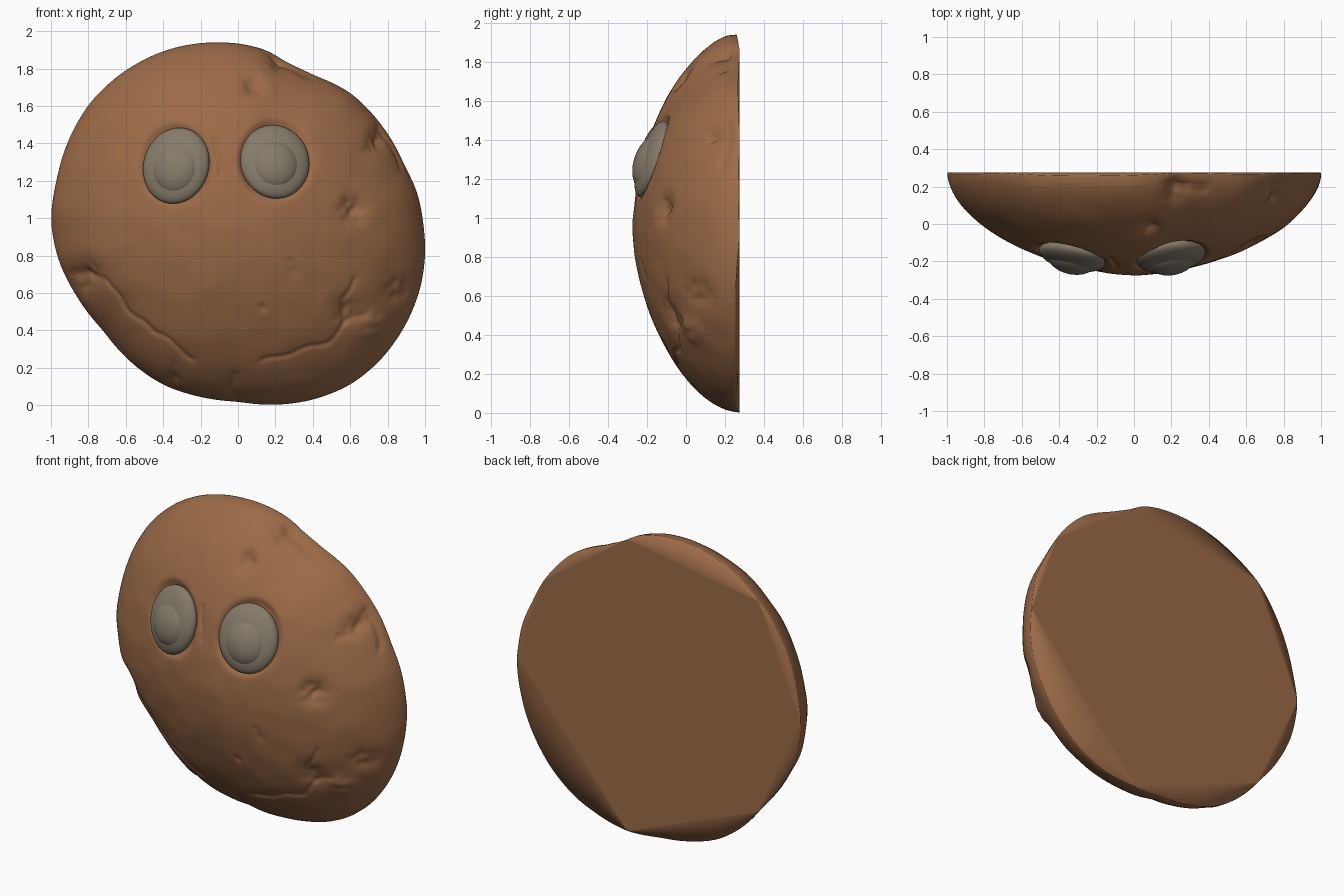
import bpy, bmesh, math
from mathutils import Vector, Matrix, noise

if "Cube" in bpy.data.objects:
    bpy.data.objects.remove(bpy.data.objects["Cube"])

CZ, BACK, DEPTH = 0.97, 0.275, 0.55
RINGS, SEGS = 110, 300

def material(name, col):
    m = bpy.data.materials.new(name)
    m.diffuse_color = (*col, 1)
    m.use_nodes = True
    m.node_tree.nodes["Principled BSDF"].inputs["Base Color"].default_value = m.diffuse_color
    return m

BROWN = material("baked brown", (0.33, 0.146, 0.063))
GREY = material("stone grey", (0.235, 0.197, 0.145))

# Uneven round outline, seen from the front (x, z)
OUTLINE = [(0.99, 0.97), (0.96, 1.13), (0.89, 1.28), (0.75, 1.52), (0.6, 1.67), (0.4, 1.765),
           (0.26, 1.83), (0.16, 1.895), (0.03, 1.93), (-0.1, 1.94), (-0.25, 1.93), (-0.42, 1.885),
           (-0.6, 1.79), (-0.78, 1.63), (-0.9, 1.43), (-0.97, 1.2), (-1.0, 0.99), (-0.96, 0.78),
           (-0.86, 0.58), (-0.72, 0.4), (-0.56, 0.22), (-0.4, 0.11), (-0.2, 0.045), (0.0, 0.02),
           (0.2, 0.003), (0.4, 0.03), (0.6, 0.11), (0.76, 0.24), (0.89, 0.42), (0.97, 0.61), (1.0, 0.8)]
POLAR = sorted((math.atan2(z - CZ, x) % math.tau, math.hypot(x, z - CZ)) for x, z in OUTLINE)
POLAR = [(POLAR[-1][0] - math.tau, POLAR[-1][1])] + POLAR + [(POLAR[0][0] + math.tau, POLAR[0][1])]

def raw_radius(a):
    a %= math.tau
    for (a0, r0), (a1, r1) in zip(POLAR, POLAR[1:]):
        if a0 <= a <= a1:
            return r0 + (r1 - r0) * (a - a0) / (a1 - a0)
    return 1.0

def radius(a):
    return sum(raw_radius(a + k * 0.025) for k in range(-2, 3)) / 5

def dome_y(rho):
    return BACK - DEPTH * max(0.0, 1 - rho ** 1.7) ** 0.55

# Corners of the coarse flat polygon on the back (x, z)
CORNERS = [(0.99, 0.9), (0.8, 1.43), (0.22, 1.86), (-0.7, 1.71), (-0.99, 1.02), (-0.7, 0.37), (0.22, 0.0)]

def chord(a):
    """Distance from the centre to the back polygon along angle a."""
    for (x0, z0), (x1, z1) in zip(CORNERS, CORNERS[1:] + CORNERS[:1]):
        a0, a1 = math.atan2(z0 - CZ, x0), math.atan2(z1 - CZ, x1)
        if (a - a0) % math.tau <= (a1 - a0) % math.tau:
            r0, r1 = radius(a0), radius(a1)
            return r0 * r1 * math.sin(a1 - a0) / (r0 * math.sin(a - a0) + r1 * math.sin(a1 - a))
    return radius(a)

# Surface details: x, z, size, depth (negative depth is a bump)
CRATERS = [(0.62, 1.05, 0.065, 0.035), (0.08, 1.71, 0.05, 0.03), (0.75, 1.42, 0.05, 0.025),
           (0.22, 1.84, 0.06, 0.02), (-0.82, 0.68, 0.07, 0.03), (0.58, 0.5, 0.07, 0.02),
           (0.72, 0.43, 0.07, -0.02), (0.85, 0.62, 0.07, 0.015), (0.3, 0.72, 0.03, 0.006),
           (0.13, 0.52, 0.02, 0.008), (0.28, 0.77, 0.02, 0.006), (-0.35, 0.14, 0.03, 0.01)]
CRACKS = [[(-0.88, 0.72), (-0.72, 0.68), (-0.56, 0.48), (-0.42, 0.38), (-0.24, 0.25)],
          [(0.12, 0.23), (0.35, 0.3), (0.5, 0.33), (0.57, 0.43), (0.68, 0.48)],
          [(0.57, 0.43), (0.56, 0.56), (0.62, 0.68)],
          [(0.68, 1.36), (0.75, 1.37), (0.77, 1.5)], [(0.78, 1.48), (0.88, 1.27)],
          [(0.2, 1.86), (0.38, 1.75)], [(-0.12, 1.42), (-0.1, 1.24)],
          [(-0.03, 0.16), (-0.02, 0.06)], [(-0.34, 0.23), (-0.35, 0.1)]]
# Eyes: x, z, half width, half height, tilt, lift
EYES = [("left", -0.335, 1.285, 0.172, 0.195, 0.2, -0.02), ("right", 0.2, 1.31, 0.178, 0.193, -0.1, -0.025)]

def segment_distance(x, z, a, b):
    dx, dz = b[0] - a[0], b[1] - a[1]
    t = ((x - a[0]) * dx + (z - a[1]) * dz) / (dx * dx + dz * dz)
    t = min(1, max(0, t))
    return math.hypot(x - a[0] - t * dx, z - a[1] - t * dz)

def dent(x, z):
    d = 0.006 * noise.noise(Vector((x * 2.2, 3, z * 2.2))) + 0.004 * noise.noise(Vector((x * 7, 9, z * 7)))
    for cx, cz, s, depth in CRATERS:
        q = math.hypot(x - cx, z - cz) / s
        if q < 3:
            rough = 1 + 0.6 * noise.noise(Vector((x * 25, 1, z * 25)))
            d += depth * math.exp(-q * q) * rough
    wx = x + 0.02 * noise.noise(Vector((x * 9, 5, z * 9)))
    wz = z + 0.02 * noise.noise(Vector((x * 9, 7, z * 9)))
    for line in CRACKS:
        q = min(segment_distance(wx, wz, a, b) for a, b in zip(line, line[1:]))
        d += 0.009 * math.exp(-(q / 0.01) ** 2) + 0.003 * math.exp(-(q / 0.05) ** 2)
    for _, ex, ez, w, h, _, _ in EYES:
        q = math.hypot((x - ex) / w, (z - ez) / h)
        d += 0.03 / (1 + math.exp((q - 1.07) * 25))
    return d

def finish(name, bm, mat, smooth=True):
    me = bpy.data.meshes.new(name)
    bm.to_mesh(me)
    bm.free()
    ob = bpy.data.objects.new(name, me)
    bpy.context.collection.objects.link(ob)
    me.materials.append(mat)
    for p in me.polygons:
        p.use_smooth = smooth
    return ob

# Domed front shell; its rim dips slightly between the corners of the back polygon
bm = bmesh.new()
angles = [math.tau * j / SEGS for j in range(SEGS)]
radii = [radius(a) for a in angles]
chords = [min(chord(a), r - 0.003) for a, r in zip(angles, radii)]
centre = bm.verts.new((0, dome_y(0) + dent(0, CZ), CZ))
rows = []
for i in range(1, RINGS + 1):
    rho = math.sin(math.pi / 2 * i / RINGS)
    fade = min(1, (1 - rho) / 0.01)
    flat = math.sqrt(max(0, 1 - rho * rho))
    row = []
    for a, r, c in zip(angles, radii, chords):
        x, z = r * rho * math.cos(a), CZ + r * rho * math.sin(a)
        n = Vector((0.55 * rho * math.cos(a), -flat, 0.55 * rho * math.sin(a))).normalized()
        y = dome_y(rho) - min(0.02, 0.12 * (r - c)) * rho ** 40
        row.append(bm.verts.new(Vector((x, y, z)) - n * dent(x, z) * fade))
    rows.append(row)
back = [bm.verts.new((c * math.cos(a), BACK, CZ + c * math.sin(a))) for a, c in zip(angles, chords)]
for j in range(SEGS):
    k = (j + 1) % SEGS
    bm.faces.new((centre, rows[0][j], rows[0][k]))
    for inner, outer in zip(rows, rows[1:] + [back]):
        bm.faces.new((inner[j], outer[j], outer[k], inner[k]))
plate = [v.co.copy() for v in back]
finish("domed_body", bm, BROWN)

# Flat polygon closing the back
bm = bmesh.new()
bm.faces.new([bm.verts.new(p) for p in reversed(plate)])
finish("flat_back", bm, BROWN, smooth=False)

# Eyes: domes sunk in their sockets, each with a smaller raised pupil
def surface_point(x, z):
    rho = math.hypot(x, z - CZ) / radius(math.atan2(z - CZ, x))
    return Vector((x, dome_y(rho), z))

def flat_ball(name, pos, rot, size):
    bm = bmesh.new()
    bmesh.ops.create_uvsphere(bm, u_segments=40, v_segments=24, radius=1)
    bm.transform(Matrix.Translation(pos) @ rot @ Matrix.Diagonal((*size, 1)))
    return finish(name, bm, GREY)

for side, x, z, w, h, tilt, lift in EYES:
    p, e = surface_point(x, z), 0.05
    du = surface_point(x + e, z) - surface_point(x - e, z)
    dv = surface_point(x, z + e) - surface_point(x, z - e)
    n = du.cross(dv).normalized()
    if n.y > 0:
        n = -n
    right = (Vector((1, 0, 0)) - n * n.x).normalized()
    up = n.cross(right)
    rot = Matrix((right, up, n)).transposed().to_4x4() @ Matrix.Rotation(-tilt, 4, "Z")
    flat_ball(side + "_eye", p + n * lift, rot, (w * 1.05, h * 1.07, 0.064))
    flat_ball(side + "_pupil", p + n * (lift + 0.005) - up * 0.02, rot, (0.135, 0.145, 0.083))
